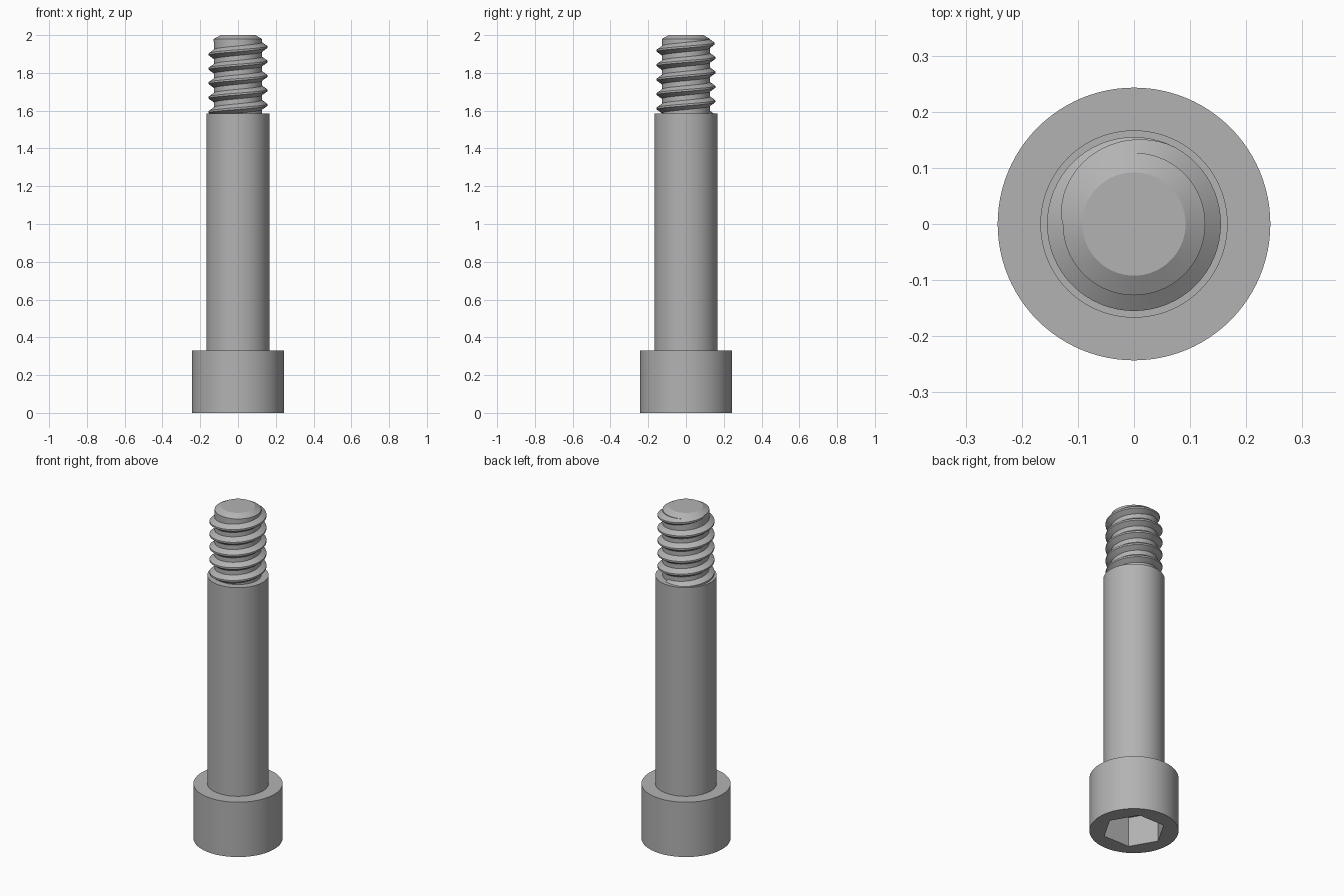
import bpy
import bmesh
import math

SEG = 96                      # segments around the axis
HEAD_R, HEAD_TOP = 0.243, 0.33
SHANK_R, SHANK_TOP = 0.167, 1.585
ROOT_R, CREST_R = 0.127, 0.155
PITCH = 0.0765
SOCKET_R, SOCKET_DEPTH = 0.172, 0.18

cube = bpy.data.objects.get("Cube")
if cube:
    bpy.data.objects.remove(cube, do_unlink=True)

steel = bpy.data.materials.new("grey_steel")
steel.use_nodes = True
GREY = (0.45, 0.45, 0.45, 1)
steel.diffuse_color = GREY
steel.node_tree.nodes["Principled BSDF"].inputs["Base Color"].default_value = GREY


def circle(radius, z):
    return [(radius * math.cos(a), radius * math.sin(a), z)
            for a in (math.tau * i / SEG for i in range(SEG))]


def hexagon(radius, z):
    """Hexagon outline with the same point count as a circle."""
    points = []
    for x, y, _ in circle(1, z):
        a = math.atan2(y, x) % (math.pi / 3) - math.pi / 6
        r = radius * math.cos(math.pi / 6) / math.cos(a)
        points.append((r * x, r * y, z))
    return points


def loft(name, rings, closed=True):
    """Skin a list of closed rings and cap both ends."""
    bm = bmesh.new()
    loops = [[bm.verts.new(p) for p in ring] for ring in rings]
    for low, high in zip(loops, loops[1:]):
        n = len(low)
        for i in range(n):
            j = (i + 1) % n
            bm.faces.new((low[i], low[j], high[j], high[i]))
    bm.faces.new(loops[0][::-1])
    bm.faces.new(loops[-1])
    bmesh.ops.recalc_face_normals(bm, faces=bm.faces)
    mesh = bpy.data.meshes.new(name)
    bm.to_mesh(mesh)
    bm.free()
    mesh.materials.append(steel)
    obj = bpy.data.objects.new(name, mesh)
    bpy.context.collection.objects.link(obj)
    bpy.ops.object.select_all(action="DESELECT")
    obj.select_set(True)
    bpy.context.view_layer.objects.active = obj
    bpy.ops.object.shade_smooth_by_angle(angle=math.radians(25))
    return obj


# Head with hexagonal socket, from socket floor outwards
loft("socket_head", [
    hexagon(SOCKET_R, SOCKET_DEPTH), hexagon(SOCKET_R, 0),
    circle(HEAD_R, 0), circle(HEAD_R, HEAD_TOP)])

# Smooth shoulder
loft("shoulder_shank", [circle(SHANK_R, HEAD_TOP - 0.01), circle(SHANK_R, SHANK_TOP)])

# Threaded core with chamfered tip
loft("thread_core", [
    circle(ROOT_R, SHANK_TOP - 0.01), circle(ROOT_R, 1.98), circle(0.092, 2)])

# Helical ridge: starts inside the shoulder and fades out near the tip
END_ANGLE, END_Z = math.pi, 1.975
TURNS, STEPS = 5.3, 64
FADE = math.radians(115)
sections = []
for i in range(int(TURNS * STEPS) + 1):
    back = math.tau * i / STEPS
    a = END_ANGLE - back
    z = END_Z - PITCH * back / math.tau
    size = max(0.02, min(1, back / FADE) ** 0.7)
    crest = ROOT_R + (CREST_R - ROOT_R) * size
    base, tip = 0.006 + 0.022 * size, 0.005
    profile = [(ROOT_R - 0.004, -base), (crest, -tip), (crest, tip), (ROOT_R - 0.004, base)]
    sections.append([(r * math.cos(a), r * math.sin(a), z + dz) for r, dz in profile])
loft("thread_ridge", sections)
